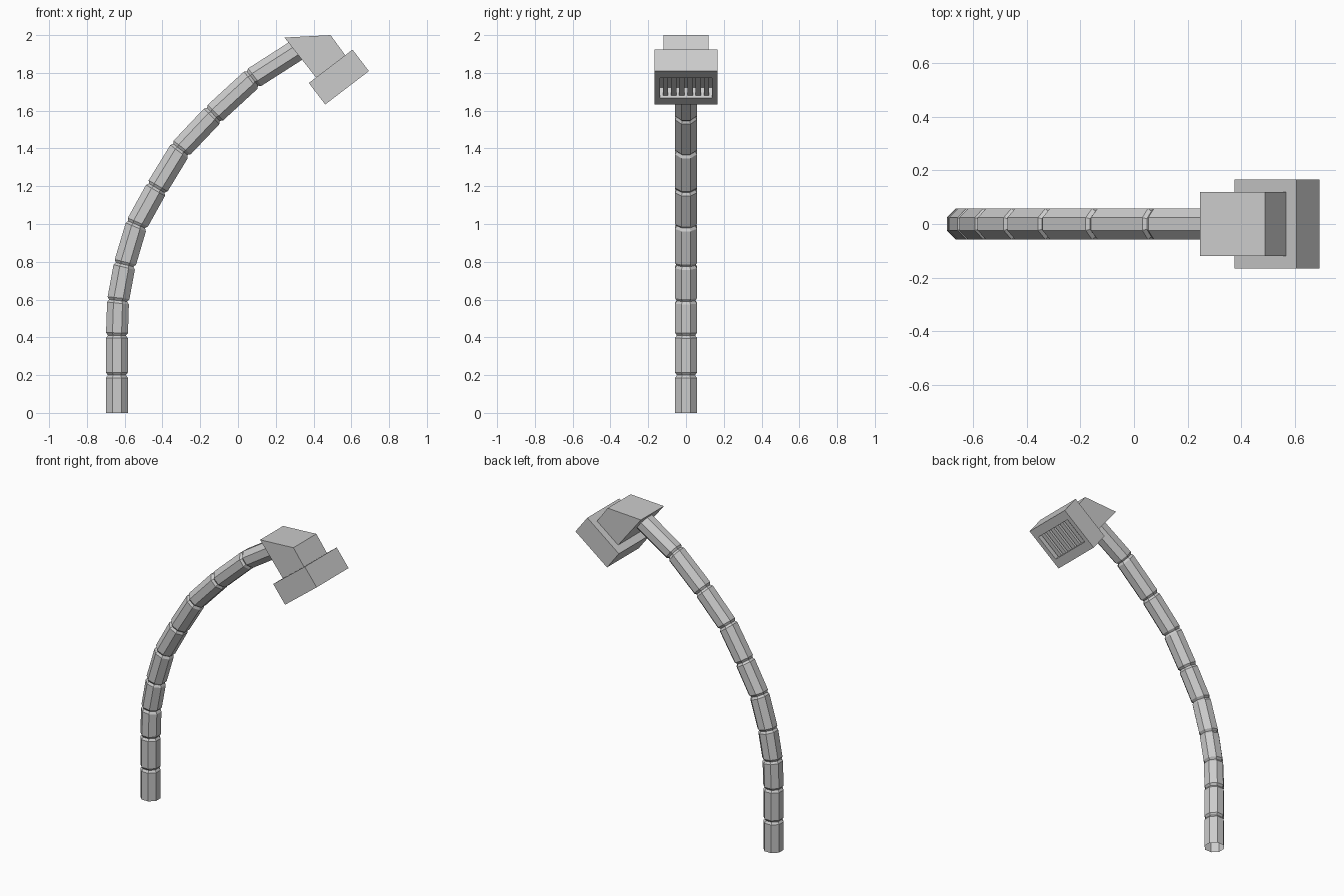
import bpy, bmesh, math
from mathutils import Vector, Matrix

if "Cube" in bpy.data.objects:
    bpy.data.objects.remove(bpy.data.objects["Cube"])


def finish(name, bm, matrix=None):
    bmesh.ops.recalc_face_normals(bm, faces=bm.faces[:])
    mesh = bpy.data.meshes.new(name)
    bm.to_mesh(mesh)
    bm.free()
    obj = bpy.data.objects.new(name, mesh)
    if matrix:
        obj.matrix_world = matrix
    bpy.context.collection.objects.link(obj)
    return obj


def box_bm(size, centre=(0, 0, 0)):
    bm = bmesh.new()
    bmesh.ops.create_cube(bm, size=1, matrix=Matrix.Translation(centre) @ Matrix.Diagonal((*size, 1)))
    return bm


# Curved gooseneck stem: octagonal tube with a groove at each joint, open ends
path = [(-0.641, 0), (-0.641, 0.2), (-0.641, 0.41), (-0.635, 0.595), (-0.6, 0.785),
        (-0.537, 0.997), (-0.43, 1.19), (-0.305, 1.395), (-0.13, 1.58),
        (0.077, 1.77), (0.335, 1.935)]
pts = [Vector((x, 0, z)) for x, z in path]
R, GROOVE, GAP = 0.058, 0.048, 0.014


def add_ring(bm, centre, direction, apothem):
    side = Vector((0, 1, 0))
    out = side.cross(direction).normalized()
    r = apothem / math.cos(math.pi / 8)
    angles = [math.pi / 8 + k * math.pi / 4 for k in range(8)]
    return [bm.verts.new(centre + r * (math.cos(a) * out + math.sin(a) * side)) for a in angles]


bm = bmesh.new()
rings = []
for i, p in enumerate(pts):
    before = (p - pts[i - 1]).normalized() if i else Vector((0, 0, 1))
    after = (pts[i + 1] - p).normalized() if i < len(pts) - 1 else before
    mid = (before + after).normalized()
    if i in (0, len(pts) - 1):
        rings.append(add_ring(bm, p, mid, R))
    else:
        rings.append(add_ring(bm, p - before * GAP, mid, R))
        rings.append(add_ring(bm, p, mid, GROOVE))
        rings.append(add_ring(bm, p + after * GAP, mid, R))
for a, b in zip(rings, rings[1:]):
    for k in range(8):
        bm.faces.new((a[k], a[(k + 1) % 8], b[(k + 1) % 8], b[k]))
finish("gooseneck_stem", bm)

# Wedge-shaped head housing
profile = [(0.246, 1.987), (0.49, 2.0), (0.569, 1.892), (0.413, 1.776)]
bm = bmesh.new()
face = bm.faces.new([bm.verts.new((x, -0.12, z)) for x, z in profile])
new = bmesh.ops.extrude_face_region(bm, geom=[face])["geom"]
bmesh.ops.translate(bm, vec=(0, 0.24, 0), verts=[g for g in new if isinstance(g, bmesh.types.BMVert)])
finish("head_housing", bm)

# Lamp box with a recessed opening in its underside
tilt = Matrix.Translation((0.534, 0, 1.778)) @ Matrix.Rotation(math.radians(-37.4), 4, 'Y')
L, W, H = 0.291, 0.334, 0.143
bm = box_bm((L, W, H))
bottom = min(bm.faces, key=lambda f: f.calc_center_median().z)
bmesh.ops.inset_individual(bm, faces=[bottom], thickness=0.02)
for v in bottom.verts:
    v.co = (math.copysign(0.087, v.co.x), math.copysign(0.138, v.co.y), -H / 2)
inner = bmesh.ops.extrude_discrete_faces(bm, faces=[bottom])["faces"][0]
bmesh.ops.translate(bm, vec=(0, 0, 0.07), verts=inner.verts[:])
finish("lamp_box", bm, tilt)

# Grille slats across the opening
for k in range(6):
    y = (k - 2.5) * 0.0435
    finish(f"grille_slat_{k + 1}", box_bm((0.174, 0.028, 0.05), (0, y, -H / 2 + 0.041)), tilt)
